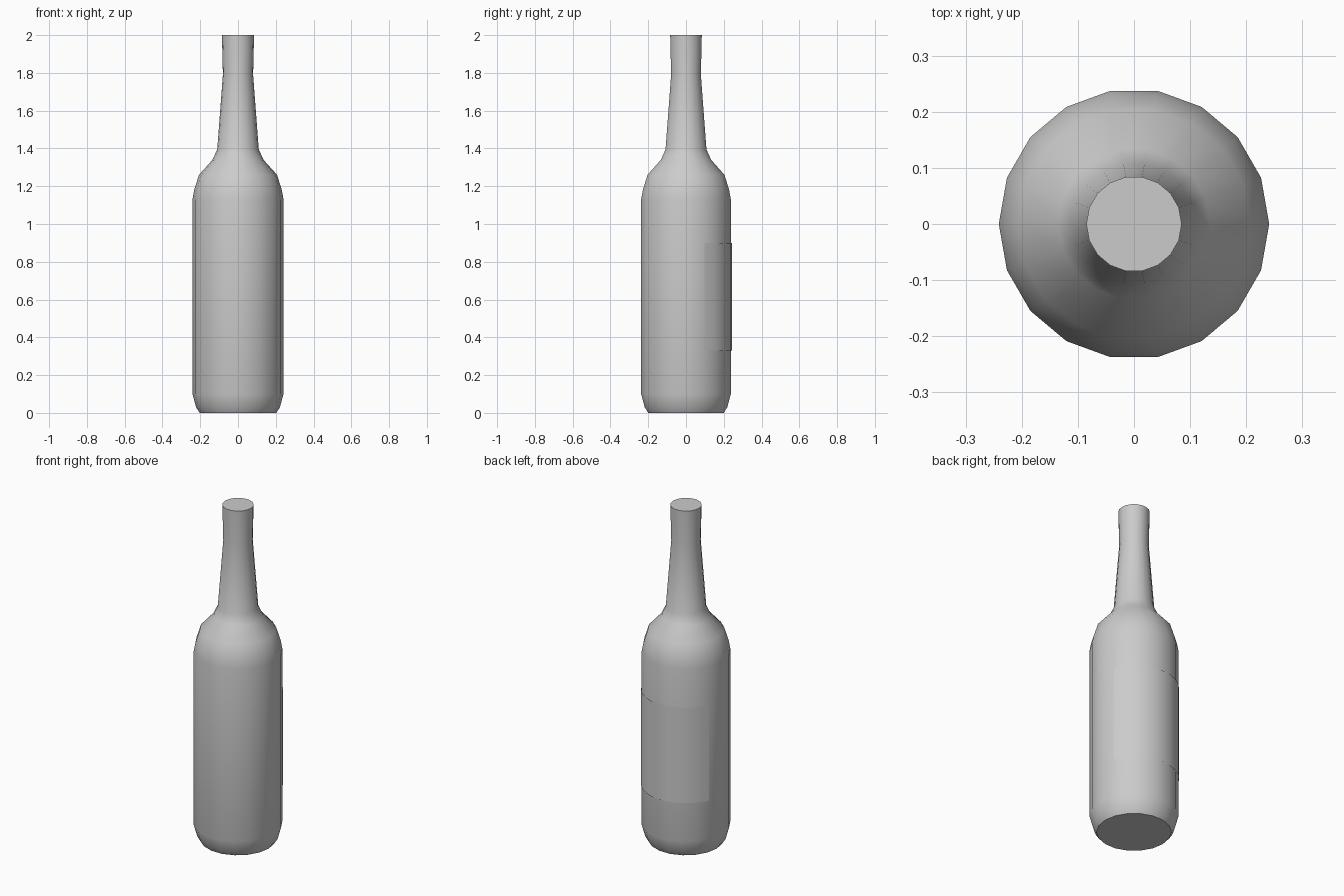
import bpy, bmesh
from math import cos, sin, pi, radians

if "Cube" in bpy.data.objects:
    bpy.data.objects.remove(bpy.data.objects["Cube"])

SIDES = 18


def finish(name, bm):
    bmesh.ops.recalc_face_normals(bm, faces=bm.faces)
    mesh = bpy.data.meshes.new(name)
    bm.to_mesh(mesh)
    bm.free()
    obj = bpy.data.objects.new(name, mesh)
    bpy.context.collection.objects.link(obj)
    bpy.ops.object.select_all(action='DESELECT')
    obj.select_set(True)
    bpy.context.view_layer.objects.active = obj
    bpy.ops.object.shade_smooth_by_angle(angle=radians(40))
    return obj


def bridge(bm, low, high, closed):
    n = len(low)
    for i in range(n if closed else n - 1):
        j = (i + 1) % n
        bm.faces.new((low[i], low[j], high[j], high[i]))


# Bottle: rounded base, straight body, sloped shoulder, tapered neck, flared mouth
profile = [(0.203, 0.0), (0.222, 0.03), (0.241, 0.10), (0.241, 1.13),
           (0.232, 1.18), (0.207, 1.26), (0.135, 1.34), (0.110, 1.395),
           (0.080, 1.79), (0.085, 2.0)]
bm = bmesh.new()
rings = []
for r, z in profile:
    rings.append([bm.verts.new((r * cos(2 * pi * i / SIDES), r * sin(2 * pi * i / SIDES), z))
                  for i in range(SIDES)])
for low, high in zip(rings, rings[1:]):
    bridge(bm, low, high, True)
bm.faces.new(rings[0][::-1])
bm.faces.new(rings[-1])
finish("bottle", bm)

# Label: thin curved sheet wrapped around the back of the body
bm = bmesh.new()
steps = 10
edges = []
for z in (0.33, 0.90):
    row = []
    for i in range(steps + 1):
        a = radians(24 + 132 * i / steps)
        row.append(bm.verts.new((0.244 * cos(a), 0.244 * sin(a), z)))
    edges.append(row)
bridge(bm, edges[0], edges[1], False)
finish("back_label", bm)
